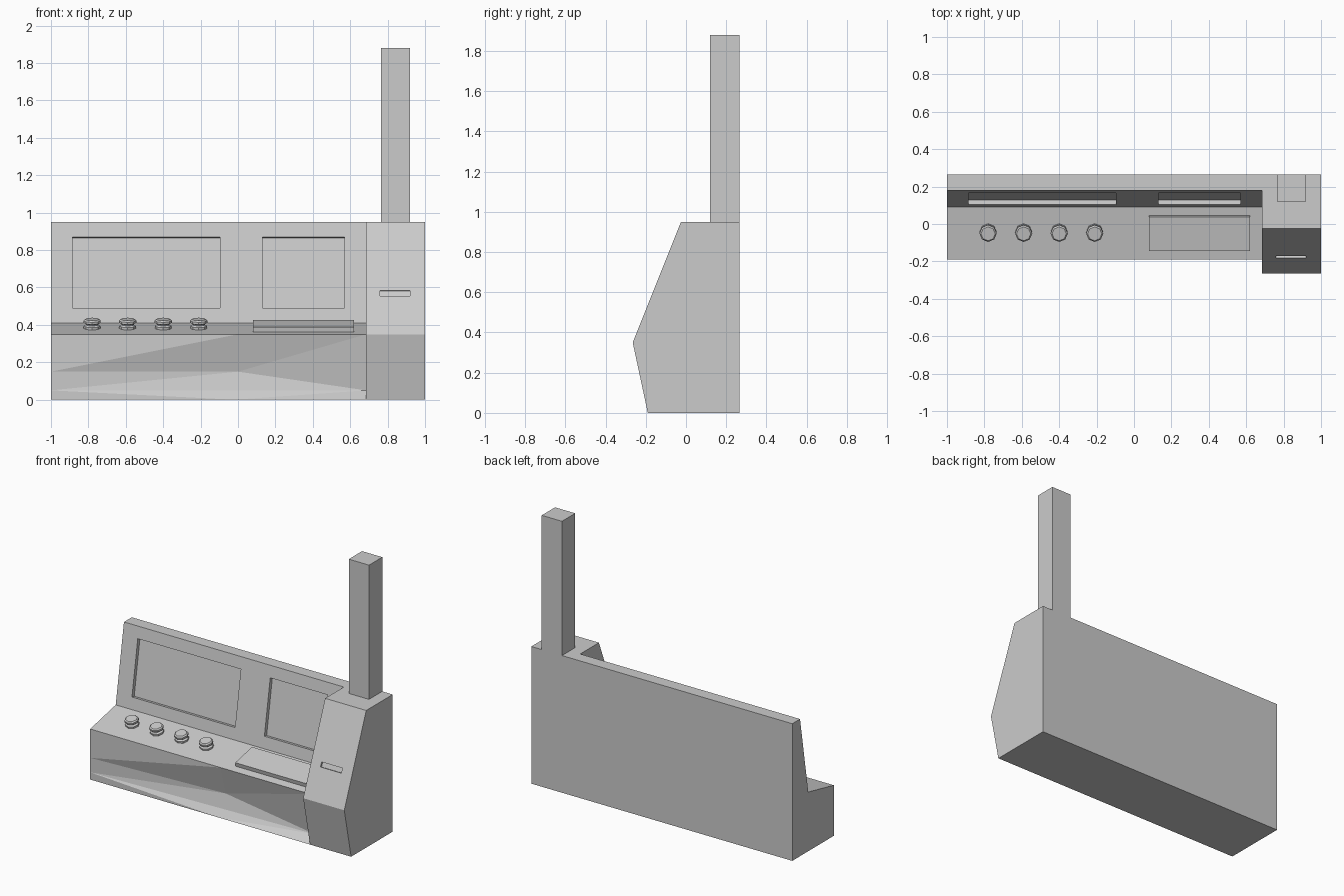
import bpy, bmesh, math
from mathutils import Matrix, Vector

if "Cube" in bpy.data.objects:
    bpy.data.objects.remove(bpy.data.objects["Cube"])


def add_mesh(name, verts, faces, matrix=Matrix()):
    bm = bmesh.new()
    vs = [bm.verts.new(matrix @ Vector(v)) for v in verts]
    for f in faces:
        bm.faces.new([vs[i] for i in f])
    bmesh.ops.recalc_face_normals(bm, faces=bm.faces[:])
    me = bpy.data.meshes.new(name)
    bm.to_mesh(me)
    bm.free()
    ob = bpy.data.objects.new(name, me)
    bpy.context.collection.objects.link(ob)
    return ob


def prism(name, profile, x0, x1):
    """Extrude a (y, z) profile along x."""
    n = len(profile)
    verts = [(x, y, z) for x in (x0, x1) for y, z in profile]
    faces = [range(n), range(n, 2 * n)]
    faces += [(i, (i + 1) % n, n + (i + 1) % n, n + i) for i in range(n)]
    return add_mesh(name, verts, faces)


def box(name, centre, size, tilt=0.0):
    """Box tilted about x."""
    verts = [(x * size[0] / 2, y * size[1] / 2, z * size[2] / 2)
             for x in (-1, 1) for y, z in ((-1, -1), (1, -1), (1, 1), (-1, 1))]
    faces = [(0, 1, 2, 3), (4, 5, 6, 7)] + [(i, (i + 1) % 4, 4 + (i + 1) % 4, 4 + i) for i in range(4)]
    return add_mesh(name, verts, faces, Matrix.Translation(centre) @ Matrix.Rotation(tilt, 4, 'X'))


def recess(target, name, x0, x1, z0, z1, low, high, depth):
    """Sink a rectangle into the sloping face running from low to high (y, z)."""
    dy, dz = high[0] - low[0], high[1] - low[1]
    angle = math.atan2(dy, dz)
    zc = (z0 + z1) / 2
    yc = low[0] + dy * (zc - low[1]) / dz
    cutter = box(name, ((x0 + x1) / 2, yc, zc),
                 (x1 - x0, 2 * depth, (z1 - z0) / math.cos(angle)), -angle)
    cutter.hide_render = True
    cutter.display_type = 'WIRE'
    mod = target.modifiers.new(name, 'BOOLEAN')
    mod.operation = 'DIFFERENCE'
    mod.solver = 'EXACT'
    mod.object = cutter


# Console body with a faceted toe recess that deepens towards the right
L, R, F, B = -1.0, 0.685, -0.19, 0.265
IN = -0.135
verts = [
    (L, F, 0), (L, F, .05), (L, F, .15), (L, F, .35),          # 0-3 left front
    (L, .09, .41), (L, .18, .95), (L, B, .95), (L, B, 0),      # 4-7 left back
    (R, F, 0), (R, IN, .05), (R, F, .35),                      # 8-10 right front
    (R, .09, .41), (R, .18, .95), (R, B, .95), (R, B, 0),      # 11-14 right back
    (-.02, F, 0), (0, IN, .15), (0, F, .35),                   # 15-17 middle
]
faces = [
    (0, 1, 2, 3, 4, 5, 6, 7), (8, 9, 10, 11, 12, 13, 14),
    (3, 17, 10, 11, 4), (4, 11, 12, 5), (5, 12, 13, 6), (6, 13, 14, 7), (7, 14, 8, 15, 0),
    (3, 2, 17), (2, 16, 17), (17, 16, 10), (16, 9, 10),
    (2, 1, 16), (1, 9, 16), (0, 15, 1), (1, 15, 9), (15, 8, 9),
]
console = add_mesh("console_body", verts, faces)
for name, x0, x1 in (("large_screen_cutter", -.885, -.095), ("small_screen_cutter", .13, .57)):
    recess(console, name, x0, x1, .49, .87, (.09, .41), (.18, .95), .025)

# Side tower with card slot, and the post on top
tower = prism("side_tower", [(-.19, 0), (-.265, .35), (-.025, .95), (B, .95), (B, 0)], R, 1.0)
recess(tower, "card_slot_cutter", .76, .92, .555, .585, (-.265, .35), (-.025, .95), .013)
box("post", (.8425, .1925, 1.415), (.155, .145, .93))

# Keyboard lying on the sloping desk
tilt = math.atan2(.06, .28)
desk_z = lambda y: .35 + (y + .19) * .06 / .28
box("keyboard", (.35, -.05, desk_z(-.05) + .014), (.54, .187, .028), tilt)

# Row of eight-sided knobs with a waist
knob_profile = [(.045, -.004), (.045, .013), (.034, .020), (.034, .025), (.046, .030), (.046, .042), (.038, .050)]
SIDES = 8
ring_verts = [(r * math.cos(i * math.tau / SIDES), r * math.sin(i * math.tau / SIDES), h)
              for r, h in knob_profile for i in range(SIDES)]
last = (len(knob_profile) - 1) * SIDES
knob_faces = [range(SIDES), range(last, last + SIDES)]
for k in range(0, last, SIDES):
    knob_faces += [(k + i, k + (i + 1) % SIDES, k + SIDES + (i + 1) % SIDES, k + SIDES + i)
                   for i in range(SIDES)]
for n in range(4):
    place = Matrix.Translation((-.78 + .19 * n, -.042, desk_z(-.042))) @ Matrix.Rotation(tilt, 4, 'X')
    add_mesh(f"knob_{n + 1}", ring_verts, knob_faces, place)
